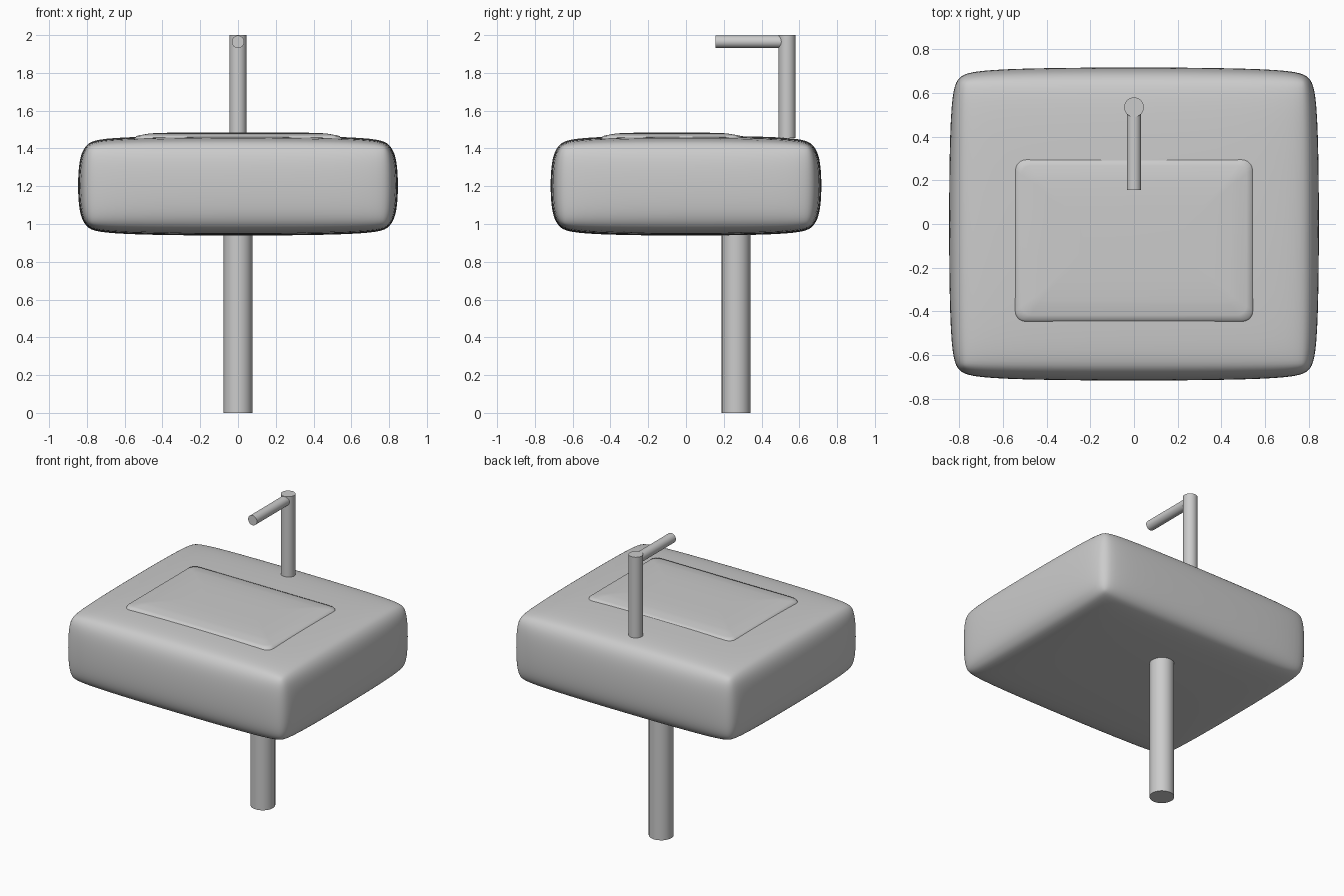
import bpy, bmesh, math
from mathutils import Vector

if "Cube" in bpy.data.objects:
    bpy.data.objects.remove(bpy.data.objects["Cube"])


def finish(bm, name, angle=None):
    bmesh.ops.recalc_face_normals(bm, faces=bm.faces[:])
    mesh = bpy.data.meshes.new(name)
    bm.to_mesh(mesh)
    bm.free()
    ob = bpy.data.objects.new(name, mesh)
    bpy.context.collection.objects.link(ob)
    for p in mesh.polygons:
        p.use_smooth = True
    if angle:
        bpy.ops.object.select_all(action='DESELECT')
        ob.select_set(True)
        bpy.context.view_layer.objects.active = ob
        bpy.ops.object.shade_smooth_by_angle(angle=math.radians(angle))
    return ob


def tube(name, start, end, radius):
    a, b = Vector(start), Vector(end)
    bm = bmesh.new()
    bmesh.ops.create_cone(bm, cap_ends=True, segments=32, radius1=radius,
                          radius2=radius, depth=(b - a).length)
    turn = (b - a).to_track_quat('Z', 'Y').to_matrix()
    for v in bm.verts:
        v.co = turn @ v.co + (a + b) / 2
    return finish(bm, name, 40)


# Basin body: softened block with slightly bulging sides
bm = bmesh.new()
bmesh.ops.create_cube(bm, size=1)
for v in bm.verts:
    v.co = Vector((v.co.x * 1.70, v.co.y * 1.44, v.co.z * 0.535 + 1.203))
bmesh.ops.bevel(bm, geom=bm.edges[:], offset=0.14, segments=2, profile=0.5,
                affect='EDGES')
body = finish(bm, "basin_body")
sub = body.modifiers.new("soften", 'SUBSURF')
sub.levels = sub.render_levels = 3

# Raised panel on top: concentric rounded rectangles, low dome
cx, cy, hx, hy = 0, -0.075, 0.545, 0.372
profile = [(0.0, 1.455), (0.006, 1.466), (0.03, 1.471), (0.07, 1.478),
           (0.10, 1.481), (0.2, 1.484), (0.3, 1.485)]
bm = bmesh.new()
rings = []
for inset, z in profile:
    r = max(0.05 - inset * 0.3, 0.015)
    ring = []
    for q in range(4):
        sx, sy = ((1, 1), (-1, 1), (-1, -1), (1, -1))[q]
        for k in range(6):
            t = math.radians(q * 90 + k * 18)
            ring.append(bm.verts.new((cx + sx * (hx - inset - r) + r * math.cos(t),
                                      cy + sy * (hy - inset - r) + r * math.sin(t), z)))
    rings.append(ring)
for lo, hi in zip(rings, rings[1:]):
    for i in range(len(lo)):
        j = (i + 1) % len(lo)
        bm.faces.new((lo[i], lo[j], hi[j], hi[i]))
bm.faces.new(rings[-1])
finish(bm, "basin_top_panel")

# Pedestal and tap
tube("pedestal", (0, 0.265, 0), (0, 0.265, 0.98), 0.076)
tube("tap_column", (0, 0.535, 1.455), (0, 0.535, 2.0), 0.045)
tube("tap_spout", (0, 0.53, 1.965), (0, 0.155, 1.965), 0.033)
